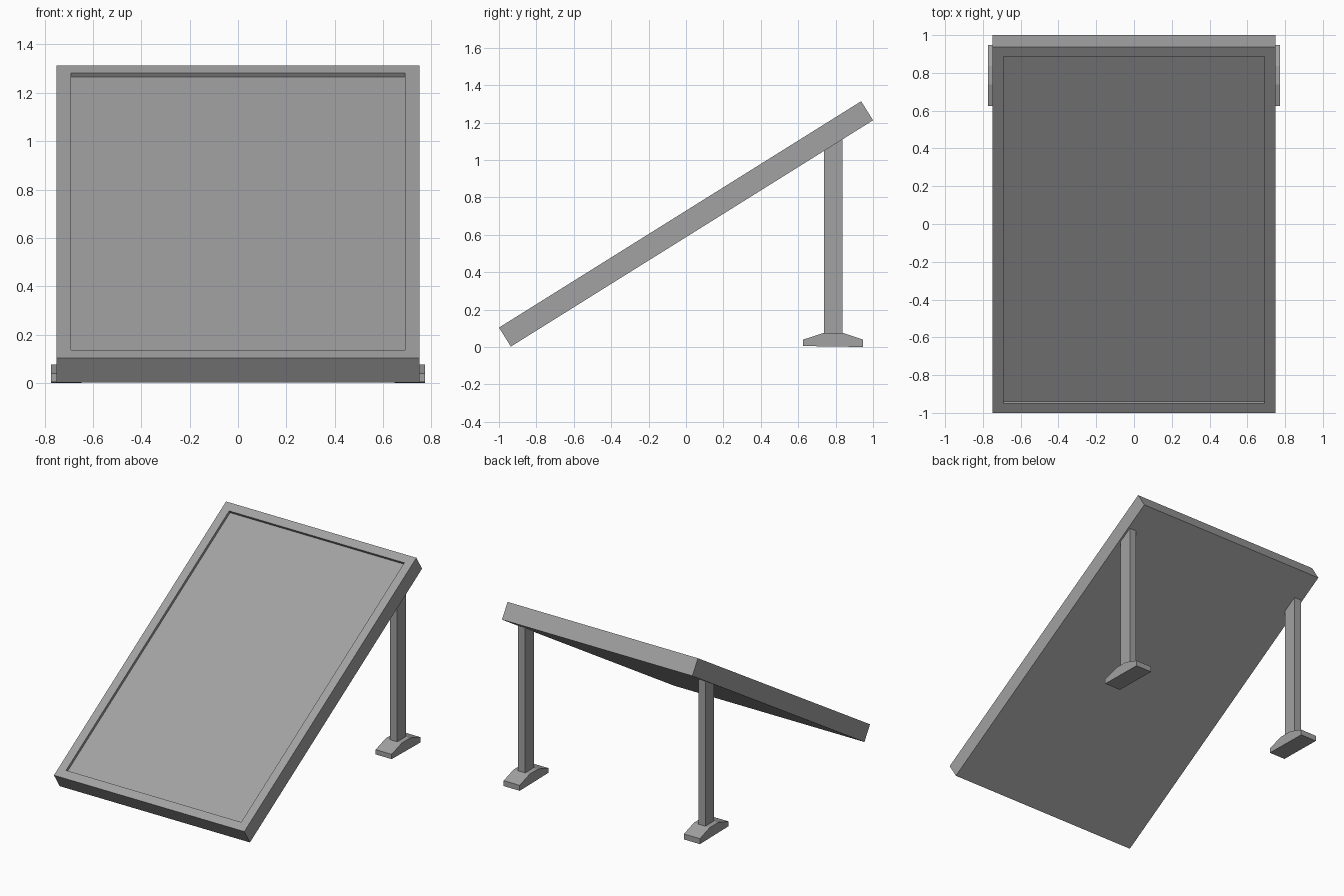
import bpy, bmesh, math
from mathutils import Matrix

if "Cube" in bpy.data.objects:
    bpy.data.objects.remove(bpy.data.objects["Cube"])

TILT = math.radians(32)
THICK, WIDTH = 0.12, 1.5
LENGTH = (2 - THICK * math.sin(TILT)) / math.cos(TILT)
HEIGHT = LENGTH * math.sin(TILT) + THICK * math.cos(TILT)

# Dark grey shared by all parts
grey = bpy.data.materials.new("dark_grey")
grey.diffuse_color = (0.36, 0.36, 0.36, 1)
grey.use_nodes = True
grey.node_tree.nodes["Principled BSDF"].inputs["Base Color"].default_value = grey.diffuse_color


def finish(name, bm):
    bmesh.ops.recalc_face_normals(bm, faces=bm.faces[:])
    mesh = bpy.data.meshes.new(name)
    bm.to_mesh(mesh)
    bm.free()
    mesh.materials.append(grey)
    obj = bpy.data.objects.new(name, mesh)
    bpy.context.collection.objects.link(obj)
    return obj


def extrude_x(name, profile, x, width):
    """Extrude a (y, z) profile along x, centred on x."""
    bm = bmesh.new()
    face = bm.faces.new([bm.verts.new((x - width / 2, y, z)) for y, z in profile])
    ext = bmesh.ops.extrude_face_region(bm, geom=[face])
    verts = [v for v in ext["geom"] if isinstance(v, bmesh.types.BMVert)]
    bmesh.ops.translate(bm, verts=verts, vec=(width, 0, 0))
    return finish(name, bm)


def underside(y):
    """Height of the panel's lower face at y."""
    return (y + 1 - THICK * math.sin(TILT)) * math.tan(TILT)


# Tilted panel: a slab with a shallow recess inside a raised border
bm = bmesh.new()
bmesh.ops.create_cube(bm, size=1, matrix=Matrix.Diagonal((WIDTH, LENGTH, THICK, 1)))
bm.normal_update()
top = max(bm.faces, key=lambda f: f.calc_center_median().z)
bmesh.ops.inset_region(bm, faces=[top], thickness=0.06, use_even_offset=True)
ext = bmesh.ops.extrude_face_region(bm, geom=[top])
bmesh.ops.translate(bm, vec=(0, 0, -0.02),
                    verts=[v for v in ext["geom"] if isinstance(v, bmesh.types.BMVert)])
if top.is_valid:
    bmesh.ops.delete(bm, geom=[top], context='FACES_ONLY')
bm.transform(Matrix.Translation((0, 0, HEIGHT / 2 + 0.002)) @ Matrix.Rotation(TILT, 4, 'X'))
finish("panel", bm)

# Rear supports: post cut to the panel slope, on a tapered foot
Y0, Y1 = 0.738, 0.836
post = [(Y0, 0.07), (Y1, 0.07), (Y1, underside(Y1) + 0.007), (Y0, underside(Y0) + 0.007)]
foot = [(0.625, 0.005), (0.947, 0), (0.947, 0.039), (Y1, 0.076), (Y0, 0.076), (0.625, 0.039)]
for side, x in (("left", -0.71), ("right", 0.71)):
    extrude_x(side + "_post", post, x, 0.055)
    extrude_x(side + "_foot", foot, x, 0.126)
